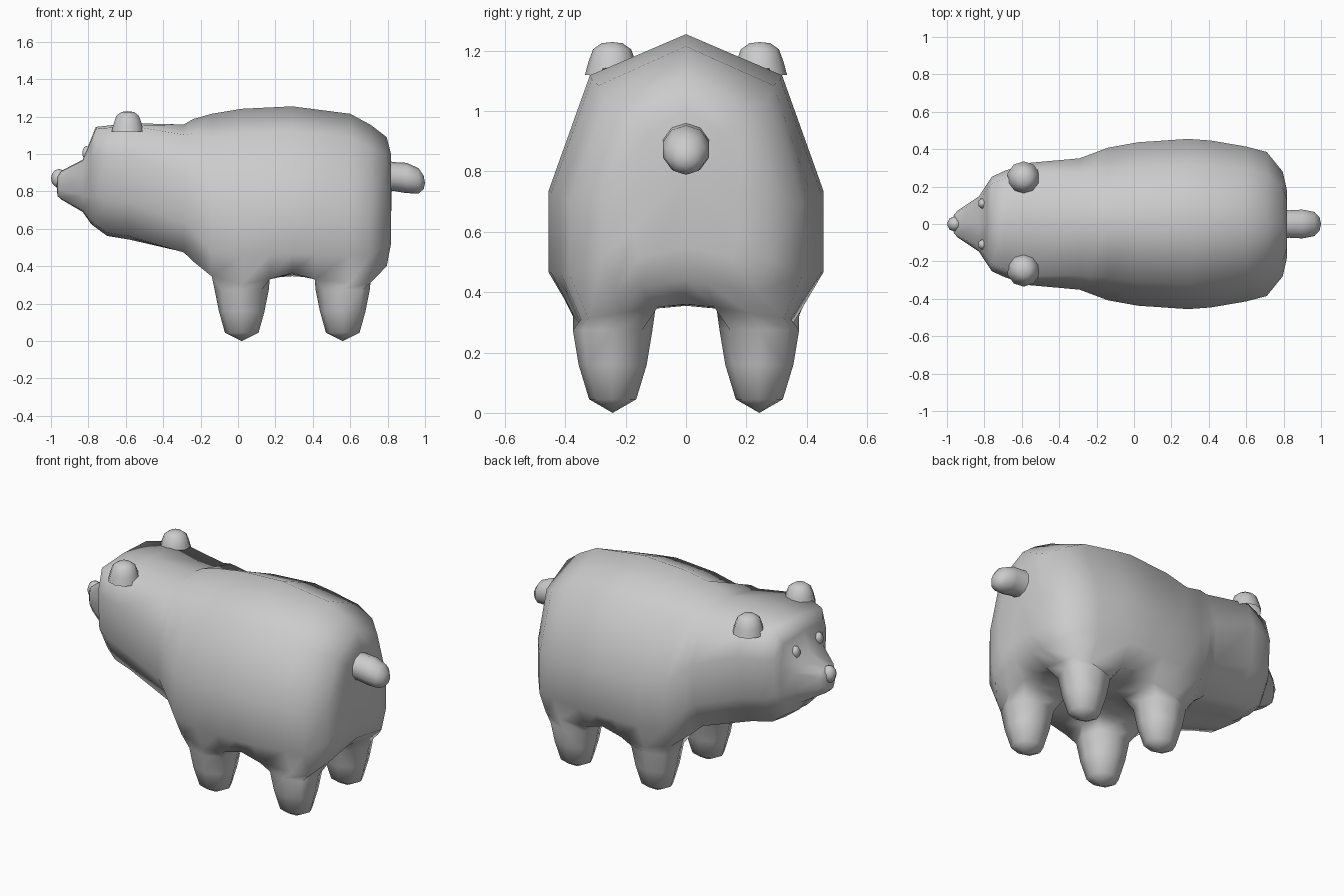
import bpy, bmesh, math
from mathutils import Vector

if "Cube" in bpy.data.objects:
    bpy.data.objects.remove(bpy.data.objects["Cube"])

fur = bpy.data.materials.new("grey_fur")
fur.diffuse_color = (0.6, 0.6, 0.6, 1)
fur.use_nodes = True
fur.node_tree.nodes["Principled BSDF"].inputs["Base Color"].default_value = fur.diffuse_color


def finish(bm, name):
    bmesh.ops.recalc_face_normals(bm, faces=bm.faces[:])
    for f in bm.faces:
        f.smooth = True
    me = bpy.data.meshes.new(name)
    bm.to_mesh(me)
    bm.free()
    me.materials.append(fur)
    ob = bpy.data.objects.new(name, me)
    bpy.context.collection.objects.link(ob)
    return ob


def ellipsoid(name, centre, size, u=10, v=7):
    bm = bmesh.new()
    bmesh.ops.create_uvsphere(bm, u_segments=u, v_segments=v, radius=1)
    for p in bm.verts:
        p.co = Vector(centre) + Vector(a * b for a, b in zip(p.co, size))
    return finish(bm, name)


def bridge(bm, a, b):
    n = len(a)
    for i in range(n):
        bm.faces.new((a[i], a[(i + 1) % n], b[(i + 1) % n], b[i]))


def fan(bm, ring, point):
    tip = bm.verts.new(point)
    for i in range(len(ring)):
        bm.faces.new((ring[i], ring[(i + 1) % len(ring)], tip))


def along(curve, x):
    """Height or width at x on a piecewise straight outline."""
    for (xa, va), (xb, vb) in zip(curve, curve[1:]):
        if x <= xb:
            return va + (vb - va) * (x - xa) / (xb - xa)
    return curve[-1][1]


# Outlines of the body along x
BACK = [(-.965, .88), (-.945, .91), (-.83, .97), (-.76, 1.145), (-.58, 1.165),
        (-.29, 1.158), (-.24, 1.187), (-.06, 1.238), (.29, 1.255), (.64, 1.21),
        (.795, 1.09), (.818, 1.0)]
BELLY = [(-.965, .775), (-.945, .757), (-.83, .69), (-.785, .625), (-.7, .562),
         (-.32, .5), (-.24, .44), (-.14, .36), (.02, .345), (.71, .35), (.795, .43), (.818, .54)]
WIDTH = [(-.965, .045), (-.945, .07), (-.83, .147), (-.755, .26), (-.58, .325),
         (-.32, .34), (-.08, .43), (.29, .455), (.5, .44), (.71, .385), (.795, .28), (.818, .18)]
# Section shape as fractions of half width and height: shoulder, flank, under
HEAD = [(.85, .98), (1, .73), (.95, .32), (.62, .03)]
TRUNK = [(.70, .85), (1, .43), (1, .13), (.84, -.045)]
STATIONS = (-.965, -.945, -.83, -.785, -.76, -.7, -.58, -.29, -.24,
            -.14, .02, .17, .29, .41, .6, .71, .795, .818)
LEG_STARTS = (9, 13)
N = 14

bm = bmesh.new()
rings = []
for x in STATIONS:
    zt, zb, w = along(BACK, x), along(BELLY, x), along(WIDTH, x)
    k = min(1, max(0, (x + .42) / .28))
    half = [(0, zt)]
    for (hy, hz), (ty, tz) in zip(HEAD, TRUNK):
        half.append((w * (hy + (ty - hy) * k), zb + (zt - zb) * (hz + (tz - hz) * k)))
    if abs(x - .29) < .15:      # arch between the legs
        half[4] = (half[4][0], .365 if x == .29 else .33)
    elif x == -.14:             # chest above the front leg
        half[4] = (half[4][0], .345)
    yo, zo = half[4]
    half += [(.645 * yo, (zo + zb) / 2), (.29 * yo, zb), (0, zb + .01)]
    loop = half + [(-y, z) for y, z in half[6:0:-1]]
    rings.append([bm.verts.new((x, y, z)) for y, z in loop])

# Skin, leaving openings for the legs
for s in range(len(rings) - 1):
    a, b = rings[s], rings[s + 1]
    for i in range(N):
        if not (any(s in (k, k + 1) for k in LEG_STARTS) and i in (4, 5, 8, 9)):
            bm.faces.new((a[i], a[(i + 1) % N], b[(i + 1) % N], b[i]))
fan(bm, rings[0], (-.97, 0, .83))
fan(bm, rings[-1], (.82, 0, .78))

# Legs grow out of the openings under the body
AROUND = [(0, 0), (0, 1), (0, 2), (1, 2), (2, 2), (2, 1), (2, 0), (1, 0)]
for s, cx in zip(LEG_STARTS, (.02, .56)):
    for side in (1, -1):
        prev = [rings[s + i][4 + j if side == 1 else 10 - j] for i, j in AROUND]
        for z, rx, ry in ((.275, .145, .132), (.16, .122, .113), (.045, .09, .078)):
            ring = []
            for i, j in AROUND:
                k = .74 if (i - 1) and (j - 1) else 1
                ring.append(bm.verts.new((cx + (i - 1) * rx * k,
                                          side * (.243 - (j - 1) * ry * k), z)))
            bridge(bm, prev, ring)
            prev = ring
        fan(bm, prev, (cx, side * .243, 0))
finish(bm, "body")


def lathe(name, rows, tip, place):
    """Rounded stub from (distance, shift, radius) rows; place maps to x, y, z."""
    bm = bmesh.new()
    prev = None
    for d, shift, r in rows:
        angles = [i * math.pi / 5 for i in range(10)]
        ring = [bm.verts.new(place(d, r * math.sin(a), shift + r * math.cos(a))) for a in angles]
        if prev:
            bridge(bm, prev, ring)
        prev = ring
    fan(bm, prev, place(*tip))
    finish(bm, name)


# Tail and ears
lathe("tail", ((.80, .88, .085), (.83, .88, .077), (.90, .872, .081),
               (.965, .857, .068), (.993, .848, .035)), (1.0, 0, .845),
      lambda d, u, v: (d, u, v))
for side, label in ((1, "left"), (-1, "right")):
    lathe("ear_" + label, ((1.12, 0, .09), (1.165, 0, .078), (1.205, 0, .063), (1.225, 0, .035)),
          (1.229, 0, 0), lambda d, u, v: (-.59 + u, side * (.245 + v), d))

# Face details
ellipsoid("nose", (-.957, 0, .87), (.043, .042, .05), 8, 6)
for side, label in ((1, "left"), (-1, "right")):
    ellipsoid("eye_" + label, (-.81, side * .11, 1.005), (.026, .03, .038), 6, 5)
